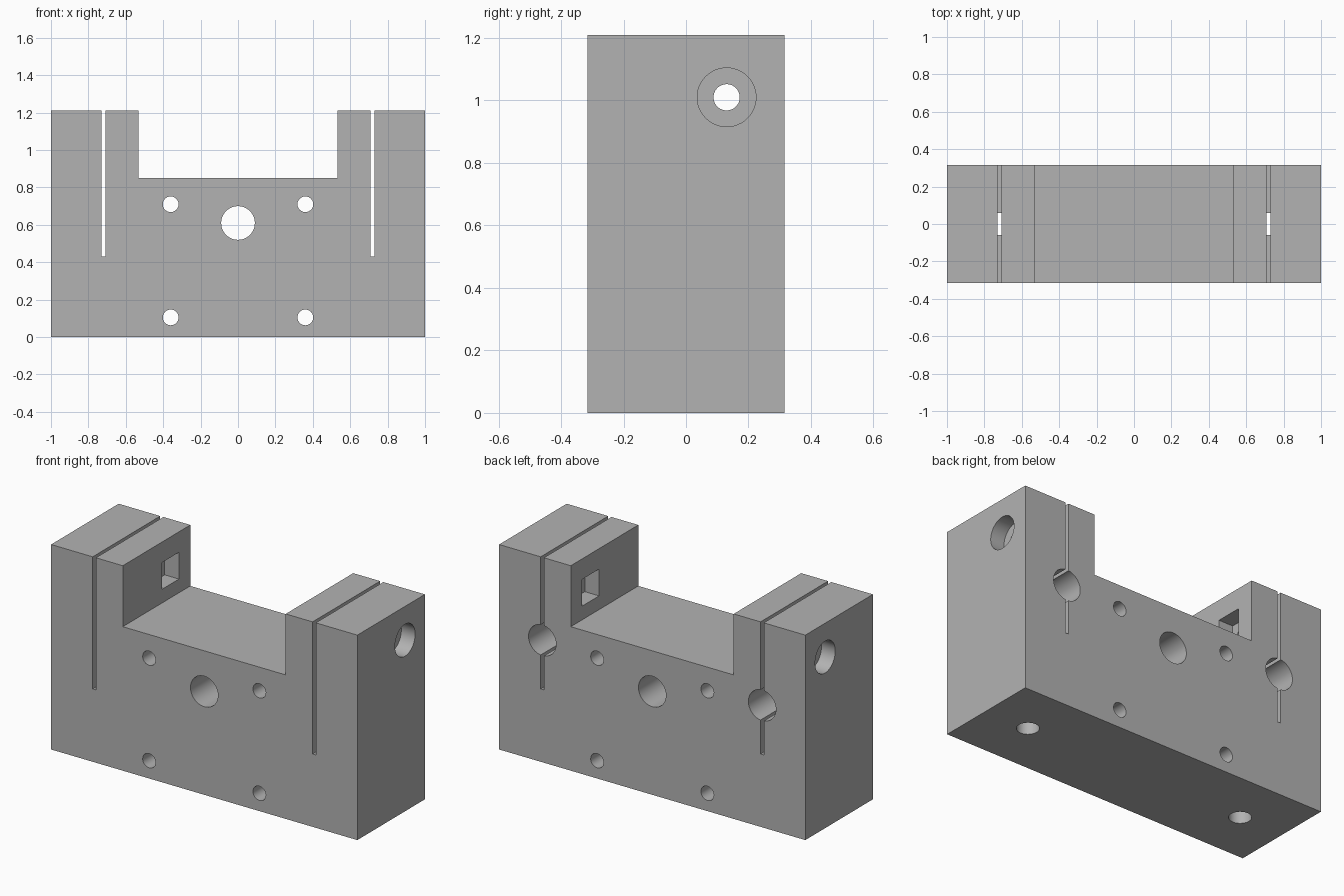
import bpy
import math

default_cube = bpy.data.objects.get("Cube")
if default_cube:
    bpy.data.objects.remove(default_cube, do_unlink=True)

grey = bpy.data.materials.new("plain grey")
grey.use_nodes = True
colour = (0.45, 0.45, 0.45, 1)
grey.diffuse_color = colour
grey.node_tree.nodes["Principled BSDF"].inputs["Base Color"].default_value = colour


def box(name, low, high):
    """Box between two opposite corners."""
    centre = [(a + b) / 2 for a, b in zip(low, high)]
    bpy.ops.mesh.primitive_cube_add(size=1, location=centre)
    obj = bpy.context.object
    obj.name = name
    obj.scale = [b - a for a, b in zip(low, high)]
    bpy.ops.object.transform_apply(location=True, rotation=True, scale=True)
    return obj


TURN = {"x": (0, math.pi / 2, 0), "y": (math.pi / 2, 0, 0), "z": (0, 0, 0)}


def rod(name, axis, centre, radius, length):
    """Cylinder along an axis, used as a drill."""
    bpy.ops.mesh.primitive_cylinder_add(vertices=48, radius=radius, depth=length,
                                        location=centre, rotation=TURN[axis])
    obj = bpy.context.object
    obj.name = name
    bpy.ops.object.transform_apply(location=True, rotation=True, scale=True)
    return obj


def cut(body, cutter):
    """Subtract the cutter from the body and discard it."""
    cutter.hide_render = True
    mod = body.modifiers.new(cutter.name, "BOOLEAN")
    mod.operation = "DIFFERENCE"
    mod.solver = "EXACT"
    mod.object = cutter
    bpy.context.view_layer.objects.active = body
    bpy.ops.object.modifier_apply(modifier=mod.name)
    bpy.data.objects.remove(cutter, do_unlink=True)


HALF_DEPTH = 0.315
SLIT_X = 0.718
BOLT_Y, BOLT_Z = 0.13, 1.01

# Block with a wide notch between two towers
block = box("clamp_block", (-1, -HALF_DEPTH, 0), (1, HALF_DEPTH, 1.21))
block.data.materials.append(grey)
cut(block, box("notch", (-0.532, -1, 0.85), (0.532, 1, 2)))

# Central bore through the front
cut(block, rod("centre_bore", "y", (0, 0, 0.61), 0.09, 2))

for side in (-1, 1):
    # Mounting holes through the front
    for z in (0.105, 0.71):
        cut(block, rod("mounting_hole", "y", (side * 0.36, 0, z), 0.042, 2))

    # Blind shaft bore from the back
    cut(block, rod("shaft_bore", "y", (side * SLIT_X, 0.315, 0.72), 0.09, 1.0))

    # Hole from the underside up into the slit
    cut(block, rod("base_hole", "z", (side * SLIT_X, 0, 0.2), 0.06, 0.5))

    # Clamping slit open at the top
    cut(block, box("slit", (side * SLIT_X - 0.0105, -1, 0.43),
                   (side * SLIT_X + 0.0105, 1, 2)))

    # Clamp bolt hole, its counterbore outside and square nut pocket inside
    cut(block, rod("bolt_hole", "x", (side * 0.75, BOLT_Y, BOLT_Z), 0.042, 0.8))
    cut(block, rod("counterbore", "x", (side * 1.01, BOLT_Y, BOLT_Z), 0.094, 0.2))
    inner, outer = sorted((side * 0.45, side * 0.625))
    cut(block, box("nut_pocket", (inner, BOLT_Y - 0.079, BOLT_Z - 0.079),
                   (outer, BOLT_Y + 0.079, BOLT_Z + 0.079)))

# Smooth bores with crisp edges
bpy.ops.object.select_all(action="DESELECT")
block.select_set(True)
bpy.context.view_layer.objects.active = block
bpy.ops.object.shade_smooth_by_angle(angle=math.radians(30))
